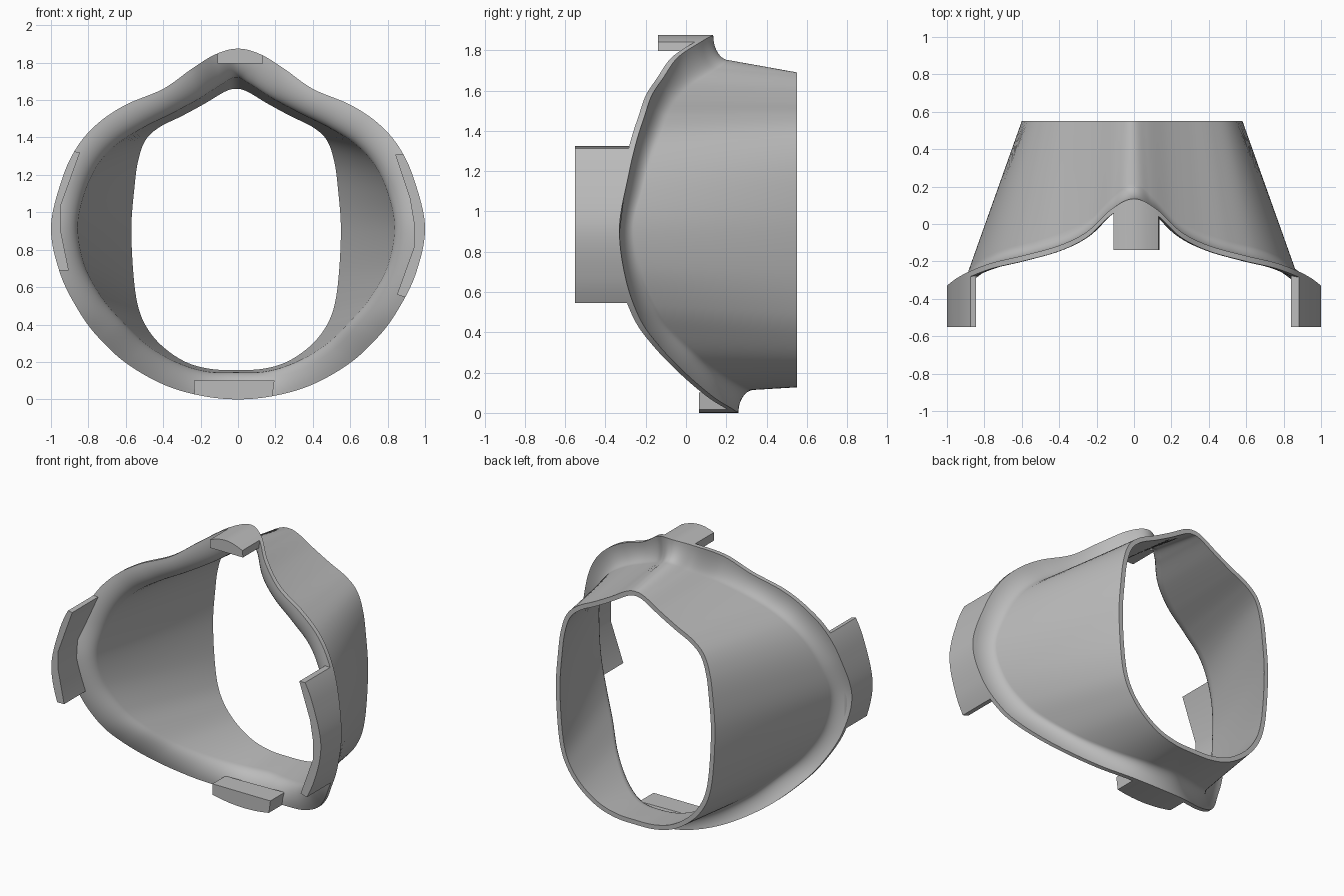
import bpy, bmesh, math
from mathutils import Vector

cube = bpy.data.objects.get("Cube")
if cube:
    bpy.data.objects.remove(cube)

WALL = 0.03       # shell thickness
BACK = 0.55       # y of the rear opening
LIP_DEPTH = 0.11  # how far the flared lip reaches along y
SHIFT = -0.01     # sideways offset of the sleeve
STEPS = 12        # spline samples per control point
ARC = 10          # segments across the flared lip

# One half, from crown to chin: lip edge (x, y, z), lip root (x, z), rear opening (x, z)
STATIONS = [
    ((0, .105, 1.875), (0, 1.72), (0, 1.66)),
    ((.12, .05, 1.845), (.08, 1.68), (.06, 1.645)),
    ((.25, -.07, 1.765), (.2, 1.605), (.17, 1.58)),
    ((.4, -.145, 1.66), (.34, 1.53), (.29, 1.515)),
    ((.6, -.2, 1.575), (.5, 1.45), (.41, 1.455)),
    ((.75, -.235, 1.475), (.64, 1.36), (.485, 1.385)),
    ((.86, -.275, 1.35), (.74, 1.25), (.525, 1.27)),
    ((.94, -.315, 1.18), (.81, 1.1), (.545, 1.12)),
    ((1, -.36, .92), (.845, .92), (.56, .92)),
    ((.95, -.33, .67), (.81, .72), (.55, .68)),
    ((.85, -.26, .47), (.72, .55), (.525, .5)),
    ((.75, -.165, .335), (.61, .42), (.475, .38)),
    ((.6, -.03, .195), (.48, .295), (.39, .28)),
    ((.4, .105, .08), (.32, .2), (.27, .2)),
    ((.2, .2, .02), (.16, .15), (.14, .163)),
    ((0, .23, 0), (0, .145), (0, .157)),
]

grey = bpy.data.materials.new("plain_grey")
grey.use_nodes = True
colour = (0.5, 0.5, 0.5, 1)
grey.diffuse_color = colour
grey.node_tree.nodes["Principled BSDF"].inputs["Base Color"].default_value = colour


def closed_curve(half):
    """Mirror half an outline across x and sample a smooth closed spline."""
    pts = half + [Vector((-p.x, p.y, p.z)) for p in half[-2:0:-1]]
    n, out = len(pts), []
    for i in range(n):
        a, b, c, d = (pts[(i + k) % n] for k in (-1, 0, 1, 2))
        for s in range(STEPS):
            t = s / STEPS
            out.append(0.5 * (2 * b + (c - a) * t + (2 * a - 5 * b + 4 * c - d) * t * t
                              + (3 * b - a - 3 * c + d) * t ** 3))
    return out


def grow(curve, amount):
    """Offset an outline outwards in the xz plane."""
    out, n = [], len(curve)
    for i, p in enumerate(curve):
        t = curve[(i + 1) % n] - curve[i - 1]
        out.append(p + Vector((-t.z, 0, t.x)).normalized() * amount)
    return out


def make_object(name, bm):
    bmesh.ops.recalc_face_normals(bm, faces=bm.faces)
    mesh = bpy.data.meshes.new(name)
    bm.to_mesh(mesh)
    bm.free()
    mesh.materials.append(grey)
    obj = bpy.data.objects.new(name, mesh)
    bpy.context.collection.objects.link(obj)
    bpy.ops.object.select_all(action='DESELECT')
    obj.select_set(True)
    bpy.context.view_layer.objects.active = obj
    bpy.ops.object.shade_smooth_by_angle(angle=math.radians(35))
    return obj


def lip_arc(root, edge):
    """Quarter ellipse that rolls from the sleeve out to the lip edge."""
    arc = []
    for k in range(ARC + 1):
        a = math.pi / 2 * k / ARC
        flat = root.lerp(edge, 1 - math.cos(a))
        flat.y = root.y + (edge.y - root.y) * math.sin(a)
        arc.append(flat)
    return arc


# Guide outlines
rim = closed_curve([Vector(e) for e, r, b in STATIONS])
root_in = closed_curve([Vector((r[0], e[1] + LIP_DEPTH, r[1])) for e, r, b in STATIONS])
back_in = closed_curve([Vector((b[0], BACK, b[1])) for e, r, b in STATIONS])
for p in root_in + back_in:
    p.x += SHIFT
root_out, back_out = grow(root_in, WALL), grow(back_in, WALL)

# Flared sleeve: a closed wall section swept around the outlines
bm = bmesh.new()
rings = []
for i, edge in enumerate(rim):
    inner = [back_in[i]] + lip_arc(root_in[i], edge)
    outer = [back_out[i]] + lip_arc(root_out[i], edge + Vector((0, WALL, 0)))
    rings.append([bm.verts.new(p) for p in inner + outer[::-1]])
for i, ring in enumerate(rings):
    last = rings[i - 1]
    for j in range(len(ring)):
        bm.faces.new((last[j - 1], last[j], ring[j], ring[j - 1]))
make_object("flared_sleeve", bm)


def tab(name, front, inside, keep, order):
    """Block whose outer side follows the lip edge, reaching forward to y = front."""
    section = sorted((p for p in rim if keep(p)), key=order)
    section = section + [Vector((x, 0, z)) for x, z in inside]
    bm = bmesh.new()
    near, far = [], []
    for p in section:
        lip = min(rim, key=lambda q: (q.x - p.x) ** 2 + (q.z - p.z) ** 2)
        near.append(bm.verts.new((p.x, front, p.z)))
        far.append(bm.verts.new((p.x, lip.y + WALL * 0.7, p.z)))
    bm.faces.new(near)
    bm.faces.new(far[::-1])
    for j in range(len(near)):
        bm.faces.new((near[j - 1], near[j], far[j], far[j - 1]))
    make_object(name, bm)


# Four locating tabs; inside points run back against the sorted lip edge
tab("top_tab", -.14, [(.135, 1.795), (-.11, 1.795)],
    lambda p: p.z > 1 and -.115 < p.x < .14, lambda p: p.x)
tab("bottom_tab", .065, [(.195, .1), (-.235, .1)],
    lambda p: p.z < 1 and -.24 < p.x < .2, lambda p: p.x)
tab("left_tab", -BACK, [(.84, 1.31), (.92, 1.07), (.94, .95), (.94, .81), (.85, .56)],
    lambda p: p.x > 0 and .54 < p.z < 1.325, lambda p: p.z)
tab("right_tab", -BACK, [(-.845, 1.32), (-.95, 1.03), (-.95, .91), (-.905, .69)],
    lambda p: p.x < 0 and .685 < p.z < 1.33, lambda p: p.z)
